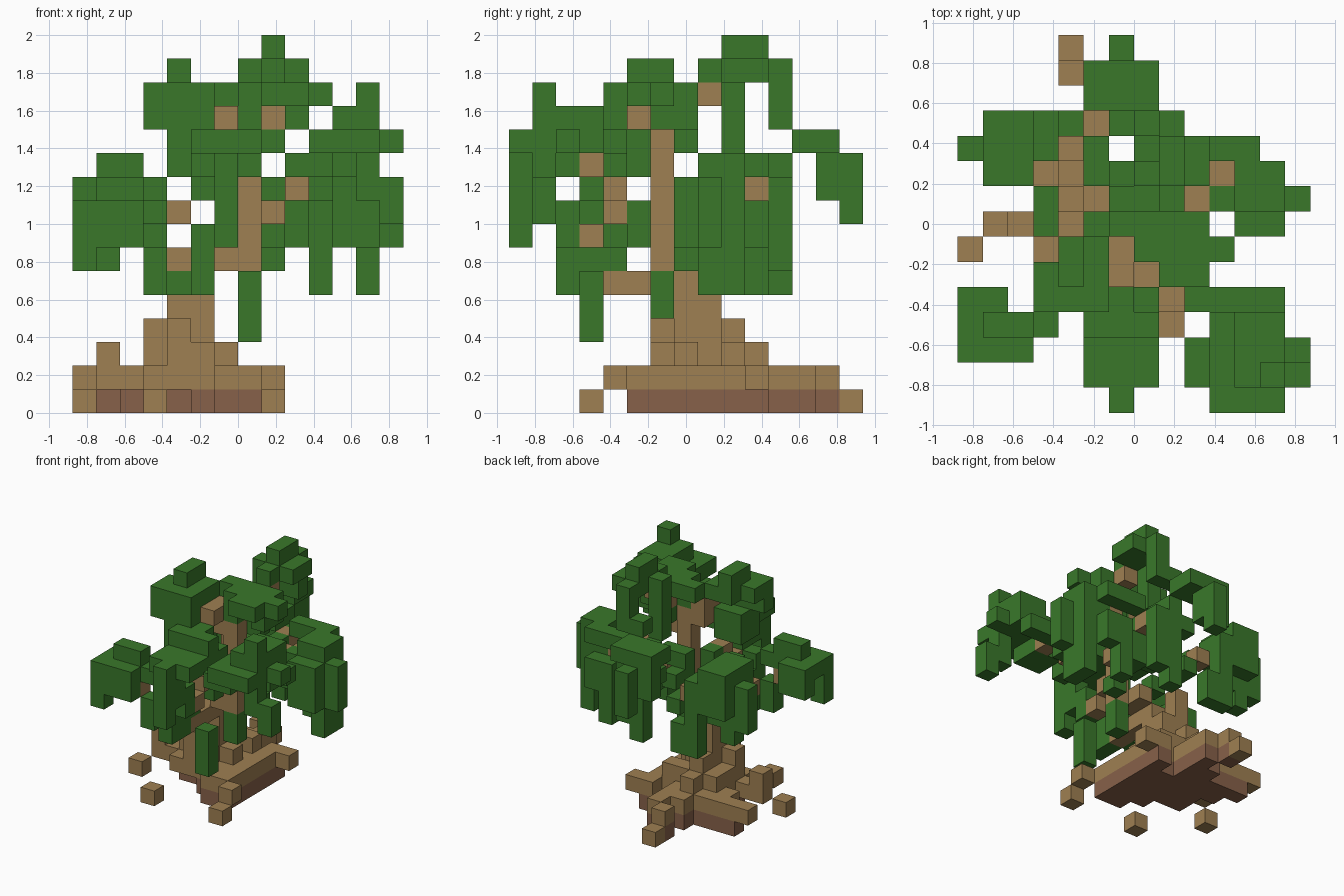
import bpy
import bmesh
from mathutils import Vector

CELL = 0.125
ORIGIN = Vector((-0.875, -0.9375, 0))
SIDES = [Vector(d) for d in ((1, 0, 0), (-1, 0, 0), (0, 1, 0), (0, -1, 0), (0, 0, 1), (0, 0, -1))]

cube = bpy.data.objects.get("Cube")
if cube:
    bpy.data.objects.remove(cube, do_unlink=True)


def make_material(name, colour):
    mat = bpy.data.materials.new(name)
    mat.use_nodes = True
    mat.diffuse_color = (*colour, 1)
    mat.node_tree.nodes["Principled BSDF"].inputs["Base Color"].default_value = (*colour, 1)
    return mat


leaf = make_material("leaf green", (0.041, 0.187, 0.023))
bark = make_material("bark brown", (0.345, 0.215, 0.084))
soil = make_material("dark soil", (0.242, 0.119, 0.067))

owner = {}      # which part fills each grid cell
parts = {}      # the material of each part


def span(value):
    low, high = value if isinstance(value, tuple) else (value, value)
    return range(low, high + 1)


def part(name, material, *blocks):
    """Fill blocks of grid cells; each axis is one cell or a (first, last) pair."""
    parts[name] = material
    for block in blocks:
        across, along, up = map(span, block)
        for x in across:
            for y in along:
                for z in up:
                    owner.setdefault((x, y, z), name)


def plan(name, material, level, first_row, text):
    """Fill one layer from a drawn plan, front row first."""
    parts[name] = material
    for row, line in enumerate(text.split()):
        for x, mark in enumerate(line):
            if mark == "#":
                owner.setdefault((x, first_row + row, level), name)


# Ground slab and the root layers above it
plan("soil_base", soil, 0, 5, """
......##
.....###
...#####
...#####
..######
.#####.#
....##..
.....#..
....#...""")

plan("root_layer", bark, 1, 4, """
........#
......##.
...#####.
.#######.
...#####.
..######.
######.##
....##...
.....#...
....#....""")

plan("upper_root_layer", bark, 2, 6, """
....##.
.#.####
...###.
...####
....#..""")

plan("trunk_flare", bark, 3, 6, """
....#.
...###
....##
....#.""")

part("loose_roots", bark, (0, 6, 0), (3, 3, 0), (8, 3, 0), (4, 14, 0))

# Trunk and branches
part("trunk", bark, ((4, 5), (7, 8), 4), (5, 7, 5), (6, (6, 7), 6), (7, 6, (6, 11)))
part("left_branch", bark, (4, 8, (5, 6)), (4, 10, 8))
part("front_branch", bark, (5, (4, 6), 5), (4, 4, 6), (6, 4, 8), (6, 3, 7), (2, 3, 7))
part("side_branch", bark, (8, 7, 8), (9, 8, 9), (10, 9, 9), (8, 10, 9))
part("corner_branch", bark, (9, 4, 9), (10, 3, 10))
part("crown_branch", bark, (6, 6, (11, 12)), (6, 5, 12), (8, 7, 12), (8, 8, 13))

# Low leaf cluster at the front, on the -x side
part("front_low_leaves", leaf,
     ((0, 2), 2, 8), (0, 2, (6, 7)), ((1, 2), 2, 7),
     ((0, 2), 3, 8), ((1, 2), 3, 9), (3, 3, (5, 6)), (3, 3, 8), ((0, 1), 4, (7, 8)))

# Leaf cluster at the back, on the -x side
part("back_low_leaves", leaf,
     ((1, 2), (9, 11), 10), ((0, 3), 10, 9), ((1, 3), 11, (8, 9)), (0, 10, (7, 8)),
     (1, 10, (6, 8)), (2, 10, (7, 8)), (3, 11, (5, 7)), (4, 11, (5, 6)),
     (3, (7, 8), 9), ((1, 2), 9, 9))

# Middle front cluster with hanging strands
part("front_leaves", leaf,
     ((5, 7), (1, 2), 10), ((5, 7), 3, (10, 11)), ((4, 6), 4, (10, 11)), (7, 4, 10),
     (6, 0, (7, 10)), (6, 1, (8, 9)), (5, 2, (5, 7)), (6, 2, (7, 8)),
     (5, 3, (5, 6)), (5, 4, 6), (6, 5, (7, 8)), (4, 4, 5), (7, 3, (3, 5)), (7, 6, (4, 5)))

# Spreading cluster at the front, on the +x side
part("corner_leaves", leaf,
     ((9, 10), (1, 2), 10), ((10, 12), (0, 3), 11), ((9, 12), 4, 10), (13, 2, 11),
     ((11, 12), (1, 3), 12), (12, 1, 13), (12, 1, (9, 10)), (13, 1, (8, 9)))

# Side cluster with hanging strands
part("side_leaves", leaf,
     (7, 10, 10), ((9, 11), 10, 10), ((11, 12), (8, 9), 10),
     ((11, 12), 9, 9), ((10, 11), 8, 9), (12, 8, (5, 9)), (13, 8, (7, 9)),
     ((11, 12), 7, (7, 9)), (10, 10, (5, 8)), (11, 10, (7, 8)), (12, 9, (5, 8)),
     (9, 9, (7, 8)), (8, 9, (7, 9)), (8, 11, (6, 9)), (7, 11, (5, 10)), (8, 7, 6),
     (8, 8, 7), (5, (9, 10), 7), (6, 8, (8, 9)), (7, 8, 9), (6, 9, 8))

# Upper cluster on the -x side of the crown
part("upper_leaves", leaf,
     ((3, 5), (4, 5), 13), (3, 4, 12), (4, 4, 12), (5, 4, 12), ((4, 5), 6, 13),
     (4, (5, 6), 14), ((4, 5), 5, (10, 11)), (5, 7, 7))

# Crown and the strand that arches over the back
part("crown_leaves", leaf,
     ((8, 9), 5, 13), ((7, 10), 6, 13), ((6, 9), 7, 13),
     (7, 6, 12), (9, (6, 7), 12), (8, 7, 11),
     (8, 8, 14), ((7, 9), 9, 14), ((8, 9), 10, 14), (8, (9, 10), 15),
     (7, 9, (11, 13)))
part("back_strand", leaf,
     (8, 11, (12, 14)), (7, 11, 12), ((5, 7), 12, 11),
     ((5, 7), 13, 11), ((5, 6), 13, (9, 10)), (6, 14, (8, 10)), (6, 11, 9))


def build(name, material):
    """Make the outer faces of a part, leaving out faces between touching cells."""
    bm = bmesh.new()
    for cell in [c for c, who in owner.items() if who == name]:
        base = Vector(cell)
        for normal in SIDES:
            if tuple(int(v) for v in base + normal) in owner:
                continue
            u = Vector((normal.y, normal.z, normal.x))
            v = normal.cross(u)
            middle = base + Vector((0.5, 0.5, 0.5)) + normal / 2
            corners = [middle + (u * a + v * b) / 2 for a, b in ((-1, -1), (1, -1), (1, 1), (-1, 1))]
            bm.faces.new([bm.verts.new(ORIGIN + c * CELL) for c in corners])
    bmesh.ops.remove_doubles(bm, verts=bm.verts, dist=CELL / 100)
    mesh = bpy.data.meshes.new(name)
    bm.to_mesh(mesh)
    bm.free()
    mesh.materials.append(material)
    bpy.context.collection.objects.link(bpy.data.objects.new(name, mesh))


for part_name, part_material in parts.items():
    build(part_name, part_material)
